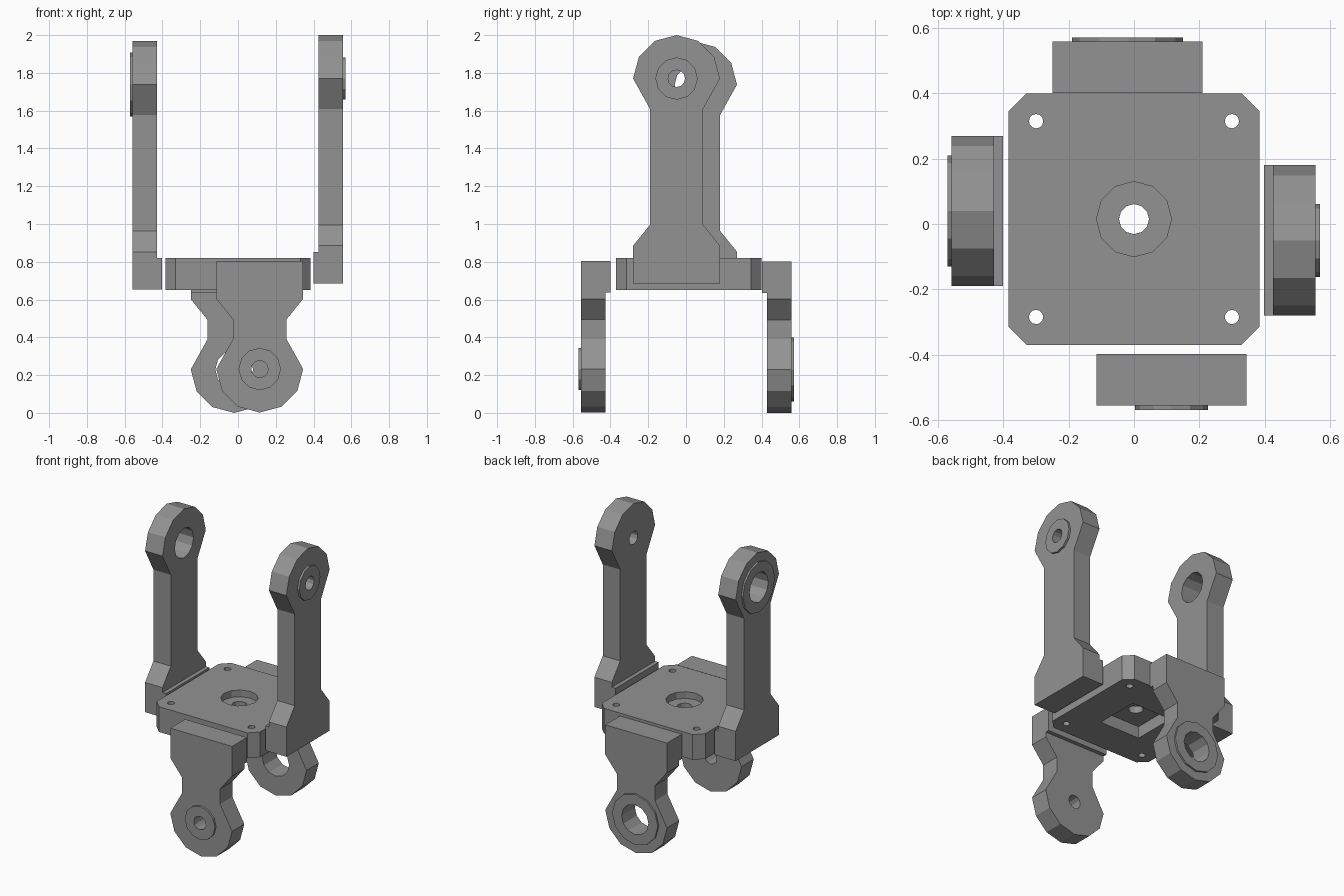
import bpy, bmesh
from math import sin, cos, pi
from mathutils import Matrix, Vector

cube = bpy.data.objects.get("Cube")
if cube:
    bpy.data.objects.remove(cube, do_unlink=True)

GREY = (0.29, 0.29, 0.29, 1)
grey = bpy.data.materials.new("plain grey")
grey.use_nodes = True
grey.diffuse_color = GREY
grey.node_tree.nodes["Principled BSDF"].inputs["Base Color"].default_value = GREY


def ring(r, cx=0, cy=0, n=12):
    return [(cx + r * cos(2 * pi * i / n), cy + r * sin(2 * pi * i / n)) for i in range(n)]


def rect(hx, hy, cx=0, cy=0):
    return [(cx - hx, cy - hy), (cx + hx, cy - hy), (cx + hx, cy + hy), (cx - hx, cy + hy)]


def prism(name, outline, lo, hi, matrix):
    """Extrude an anticlockwise outline between two heights of the local frame."""
    bm = bmesh.new()
    base = bm.faces.new([bm.verts.new((x, y, lo)) for x, y in outline])
    top = bmesh.ops.extrude_face_region(bm, geom=[base])["geom"]
    for v in top:
        if isinstance(v, bmesh.types.BMVert):
            v.co.z = hi
    bmesh.ops.recalc_face_normals(bm, faces=bm.faces)
    bm.transform(matrix)
    mesh = bpy.data.meshes.new(name)
    bm.to_mesh(mesh)
    bm.free()
    mesh.materials.append(grey)
    ob = bpy.data.objects.new(name, mesh)
    bpy.context.collection.objects.link(ob)
    return ob


def cut(target, *holes):
    """Cut (outline, low, high, matrix) prisms out of the target."""
    for hole in holes:
        cutter = prism("cutter", *hole)
        mod = target.modifiers.new("cut", "BOOLEAN")
        mod.operation, mod.solver, mod.object = "DIFFERENCE", "EXACT", cutter
        bpy.context.view_layer.update()
        graph = bpy.context.evaluated_depsgraph_get()
        mesh = bpy.data.meshes.new_from_object(target.evaluated_get(graph))
        target.modifiers.clear()
        target.data = mesh
        bpy.data.objects.remove(cutter, do_unlink=True)


def arm(name, head, up, out, base, boss_r, hole_r, boss_h):
    """Arm around its head pivot; 'base' is the distance from pivot to foot end."""
    v, w = Vector(up), Vector(out)
    u = v.cross(w)
    m = Matrix.Translation(head) @ Matrix((u, v, w)).transposed().to_4x4()
    wide, neck = 0.23, 0.141
    side = [(wide, -base), (wide, 0.2 - base), (neck, 0.31 - base), (neck, -0.16)]
    outline = side + ring(wide)[:7] + [(-x, y) for x, y in reversed(side)]
    hole = (ring(hole_r), -0.3, 0.1, m)
    cut(prism(name, outline, -0.13, 0, m), hole)
    cut(prism(name + "_boss", ring(boss_r), 0, boss_h, m), hole)
    prism(name + "_foot", rect(wide, 0.0835, 0, 0.0835 - base), -0.157, -0.13, m)


# Central plate: chamfered square with bored centre, bottom pocket and screw holes
h, c = 0.385, 0.33
half = [(h, -c), (h, c), (c, h), (-c, h)]
centre = Matrix.Translation((0, 0.015, 0))
plate = prism("centre_plate", half + [(-x, -y) for x, y in half], 0.65, 0.82, centre)
cut(plate,
    (ring(0.115), 0.775, 0.9, centre),
    (rect(0.15, 0.15), 0.6, 0.73, centre),
    (ring(0.046), 0.6, 0.9, centre),
    *[(ring(0.022, x, y), 0.6, 0.9, centre) for x in (-0.3, 0.3) for y in (-0.3, 0.3)])

# Two tall arms upward, two short arms downward
UP, DOWN = (0, 0, 1), (0, 0, -1)
arm("left_arm", (0.556, -0.05, 1.77), UP, (1, 0, 0), 1.085, 0.112, 0.045, 0.014)
arm("right_arm", (-0.559, 0.04, 1.738), UP, (-1, 0, 0), 1.085, 0.17, 0.1, 0.012)
arm("front_arm", (0.115, -0.556, 0.232), DOWN, (0, -1, 0), 0.572, 0.112, 0.045, 0.014)
arm("back_arm", (-0.02, 0.559, 0.23), DOWN, (0, 1, 0), 0.572, 0.17, 0.1, 0.012)
